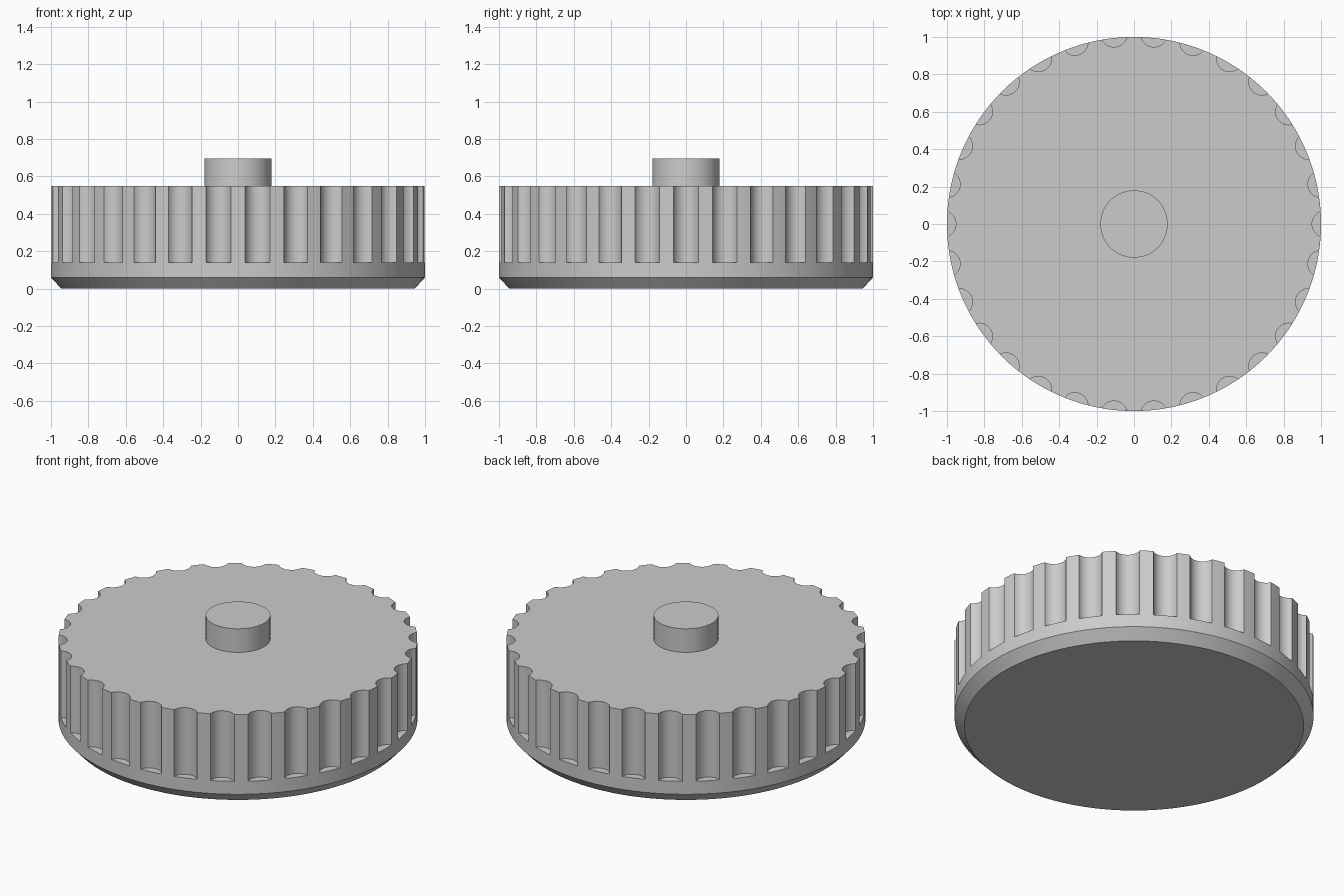
import bpy, bmesh
from math import sin, cos, tau, acos, asin, sqrt, radians

default = bpy.data.objects.get("Cube")
if default:
    bpy.data.objects.remove(default, do_unlink=True)

FLUTES = 30
CUT_CENTRE, CUT_RADIUS = 1.023, 0.071   # scallop circle just outside the rim
ARC_STEPS, RIM_STEPS = 16, 4
CHAMFER, LEDGE, TOP, KNOB_TOP = 0.06, 0.14, 0.55, 0.695

grey = bpy.data.materials.new("plain grey")
grey.use_nodes = True
colour = (0.6, 0.6, 0.6, 1)
grey.diffuse_color = colour
grey.node_tree.nodes["Principled BSDF"].inputs["Base Color"].default_value = colour


def fluted_outline():
    """Polar (angle, radius) pairs round the scalloped rim."""
    chord_x = (1 + CUT_CENTRE**2 - CUT_RADIUS**2) / (2 * CUT_CENTRE)
    half = acos(chord_x)
    sweep = acos((CUT_CENTRE - chord_x) / CUT_RADIUS)
    pitch = tau / FLUTES
    points = []
    for k in range(FLUTES):
        mid = k * pitch
        for i in range(ARC_STEPS + 1):
            t = sweep * (2 * i / ARC_STEPS - 1)
            x, y = CUT_CENTRE - CUT_RADIUS * cos(t), CUT_RADIUS * sin(t)
            points.append((mid + asin(y / sqrt(x * x + y * y)), sqrt(x * x + y * y)))
        for i in range(1, RIM_STEPS):
            points.append((mid + half + (pitch - 2 * half) * i / RIM_STEPS, 1.0))
    return points


def stacked_rings(name, rings):
    """Skin a stack of closed rings, each a list of points, and cap both ends."""
    bm = bmesh.new()
    loops = [[bm.verts.new(p) for p in ring] for ring in rings]
    n = len(loops[0])
    for low, high in zip(loops, loops[1:]):
        for i in range(n):
            j = (i + 1) % n
            bm.faces.new((low[i], low[j], high[j], high[i]))
    bm.faces.new(loops[0][::-1])
    bm.faces.new(loops[-1])
    bmesh.ops.remove_doubles(bm, verts=bm.verts, dist=1e-5)
    bmesh.ops.recalc_face_normals(bm, faces=bm.faces)
    mesh = bpy.data.meshes.new(name)
    bm.to_mesh(mesh)
    bm.free()
    mesh.materials.append(grey)
    obj = bpy.data.objects.new(name, mesh)
    bpy.context.collection.objects.link(obj)
    bpy.ops.object.select_all(action="DESELECT")
    obj.select_set(True)
    bpy.context.view_layer.objects.active = obj
    bpy.ops.object.shade_smooth_by_angle(angle=radians(30))
    return obj


outline = fluted_outline()


def circle(radius, z):
    return [(radius * cos(a), radius * sin(a), z) for a, r in outline]


def fluted(z):
    return [(r * cos(a), r * sin(a), z) for a, r in outline]


# Chamfered base, plain band, scallop floors and fluted grip
stacked_rings("fluted_dial", [circle(0.945, 0), circle(1, CHAMFER), circle(1, LEDGE),
                              fluted(LEDGE), fluted(TOP)])

# Central stub
steps = 96
stub = [[(0.18 * cos(tau * i / steps), 0.18 * sin(tau * i / steps), z) for i in range(steps)]
        for z in (TOP, KNOB_TOP)]
stacked_rings("centre_stub", stub)
